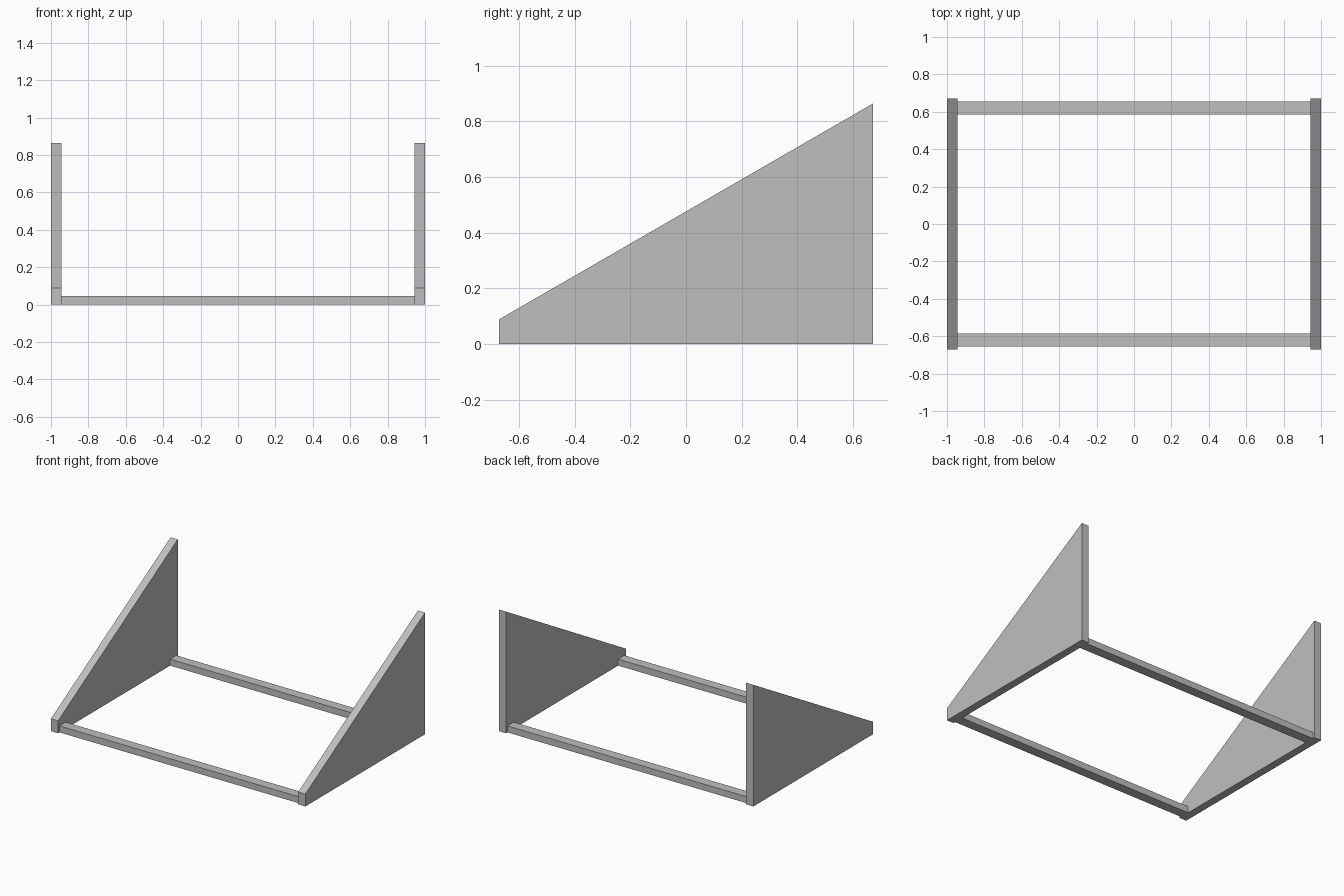
import bpy
import bmesh

cube = bpy.data.objects.get("Cube")
if cube:
    bpy.data.objects.remove(cube, do_unlink=True)

grey = bpy.data.materials.new("plain_grey")
grey.use_nodes = True
colour = (0.52, 0.52, 0.52, 1)
grey.diffuse_color = colour
grey.node_tree.nodes["Principled BSDF"].inputs["Base Color"].default_value = colour

HALF_WIDTH = 1.0
PANEL_THICKNESS = 0.056
INNER = HALF_WIDTH - PANEL_THICKNESS


def extrude_profile(name, profile, x_start, x_end):
    """Extrude a (y, z) outline along x into a solid."""
    bm = bmesh.new()
    face = bm.faces.new([bm.verts.new((x_start, y, z)) for y, z in profile])
    result = bmesh.ops.extrude_face_region(bm, geom=[face])
    moved = [v for v in result["geom"] if isinstance(v, bmesh.types.BMVert)]
    bmesh.ops.translate(bm, verts=moved, vec=(x_end - x_start, 0, 0))
    bmesh.ops.recalc_face_normals(bm, faces=bm.faces)
    mesh = bpy.data.meshes.new(name)
    bm.to_mesh(mesh)
    bm.free()
    mesh.materials.append(grey)
    obj = bpy.data.objects.new(name, mesh)
    bpy.context.collection.objects.link(obj)
    return obj


# Sloped side panels, low at the front and tall at the back
panel = [(-0.672, 0), (0.672, 0), (0.672, 0.864), (-0.672, 0.088)]
for side, sign in (("left", 1), ("right", -1)):
    extrude_profile(side + "_side_panel", panel, sign * INNER, sign * HALF_WIDTH)

# Flat rails joining the panels at the floor
for end, sign in (("front", -1), ("back", 1)):
    near, far = sign * 0.586, sign * 0.656
    rail = [(near, 0), (far, 0), (far, 0.046), (near, 0.046)]
    extrude_profile(end + "_rail", rail, -INNER, INNER)
